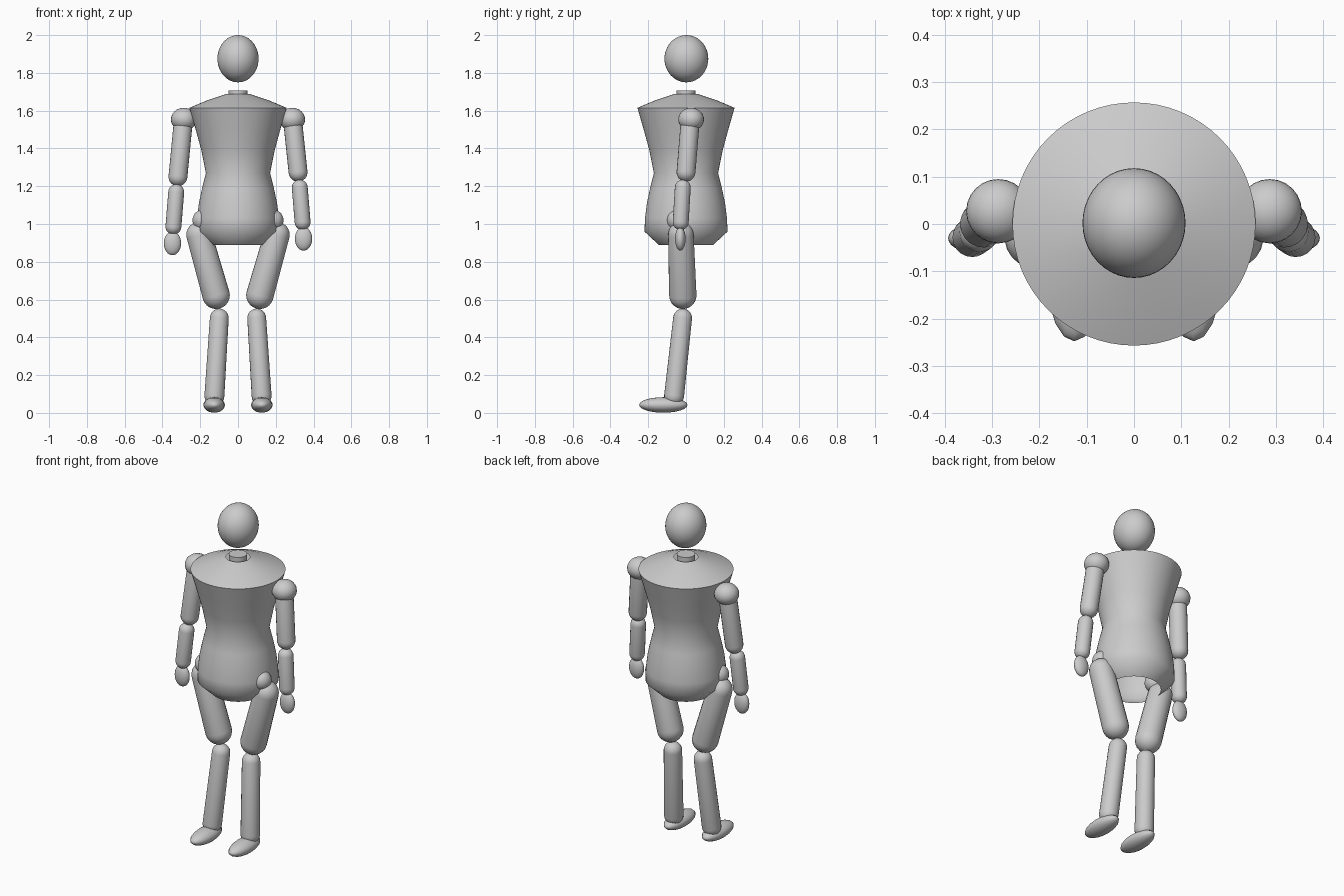
import bpy, math
from mathutils import Vector

if "Cube" in bpy.data.objects:
    bpy.data.objects.remove(bpy.data.objects["Cube"])


def finish(ob, name, smooth=60):
    ob.name = name
    bpy.ops.object.select_all(action='DESELECT')
    ob.select_set(True)
    bpy.context.view_layer.objects.active = ob
    bpy.ops.object.shade_smooth_by_angle(angle=math.radians(smooth))
    return ob


def lathe(name, profile, segs=48, smooth=60):
    # Open surface of revolution from (radius, z) points
    verts, faces = [], []
    for r, z in profile:
        for i in range(segs):
            a = 2 * math.pi * i / segs
            verts.append((r * math.cos(a), r * math.sin(a), z))
    for j in range(len(profile) - 1):
        for i in range(segs):
            k = (i + 1) % segs
            faces.append((j * segs + i, j * segs + k,
                          (j + 1) * segs + k, (j + 1) * segs + i))
    me = bpy.data.meshes.new(name)
    me.from_pydata(verts, [], faces)
    me.update()
    ob = bpy.data.objects.new(name, me)
    bpy.context.collection.objects.link(ob)
    return finish(ob, name, smooth)


def ellipsoid(name, center, radii, segs=24, rings=16):
    bpy.ops.mesh.primitive_uv_sphere_add(segments=segs, ring_count=rings,
                                         radius=1, location=center)
    ob = bpy.context.object
    ob.scale = radii
    return finish(ob, name)


def capsule(name, a, b, ra, rb, segs=20):
    # Limb with round ends between joint centres a (top) and b (bottom)
    a, b = Vector(a), Vector(b)
    length = (b - a).length
    n = 6
    prof = []
    for i in range(n + 1):
        t = math.pi / 2 * i / n
        prof.append((max(ra * math.sin(t), 1e-4), -ra * math.cos(t)))
    for i in range(n + 1):
        t = math.pi / 2 * i / n
        prof.append((max(rb * math.cos(t), 1e-4), length + rb * math.sin(t)))
    ob = lathe(name, prof, segs)
    ob.location = a
    ob.rotation_euler = (b - a).to_track_quat('Z', 'Y').to_euler()
    return ob


# Torso: open shell at the neck and at the hips
lathe("torso", [(0.145, 0.89), (0.22, 0.96), (0.217, 1.03), (0.207, 1.11),
                (0.19, 1.19), (0.17, 1.27), (0.194, 1.39), (0.224, 1.50),
                (0.257, 1.615), (0.17, 1.652), (0.065, 1.687)], 64, 80)

# Neck and floating head
bpy.ops.mesh.primitive_cylinder_add(vertices=32, radius=0.05, depth=0.10,
                                    location=(0, 0, 1.656))
finish(bpy.context.object, "neck", 40)
ellipsoid("head", (0, 0.002, 1.875), (0.109, 0.116, 0.125), 40, 24)

# Arms and legs; the arm at -x hangs slightly lower
for s, side, dz in ((1, "left", 0.0), (-1, "right", -0.024)):
    ellipsoid(side + "_shoulder", (s * 0.287, 0.027, 1.554), (0.068, 0.068, 0.061))
    capsule(side + "_upper_arm", (s * 0.29, 0.022, 1.54),
            (s * 0.318, 0.0, 1.274 + dz), 0.05, 0.05)
    capsule(side + "_forearm", (s * 0.327, -0.017, 1.193 + dz),
            (s * 0.342, -0.028, 1.01 + dz), 0.042, 0.042)
    ellipsoid(side + "_hand", (s * 0.347, -0.03, 0.922 + dz), (0.046, 0.028, 0.063))

    ellipsoid(side + "_hip", (s * 0.185, -0.045, 1.02), (0.056, 0.056, 0.056))
    capsule(side + "_thigh", (s * 0.206, -0.027, 0.943),
            (s * 0.116, -0.017, 0.623), 0.068, 0.073)
    capsule(side + "_shin", (s * 0.099, -0.018, 0.502),
            (s * 0.125, -0.063, 0.09), 0.05, 0.053)
    ellipsoid(side + "_foot", (s * 0.126, -0.12, 0.042), (0.057, 0.128, 0.041), 16, 12)
